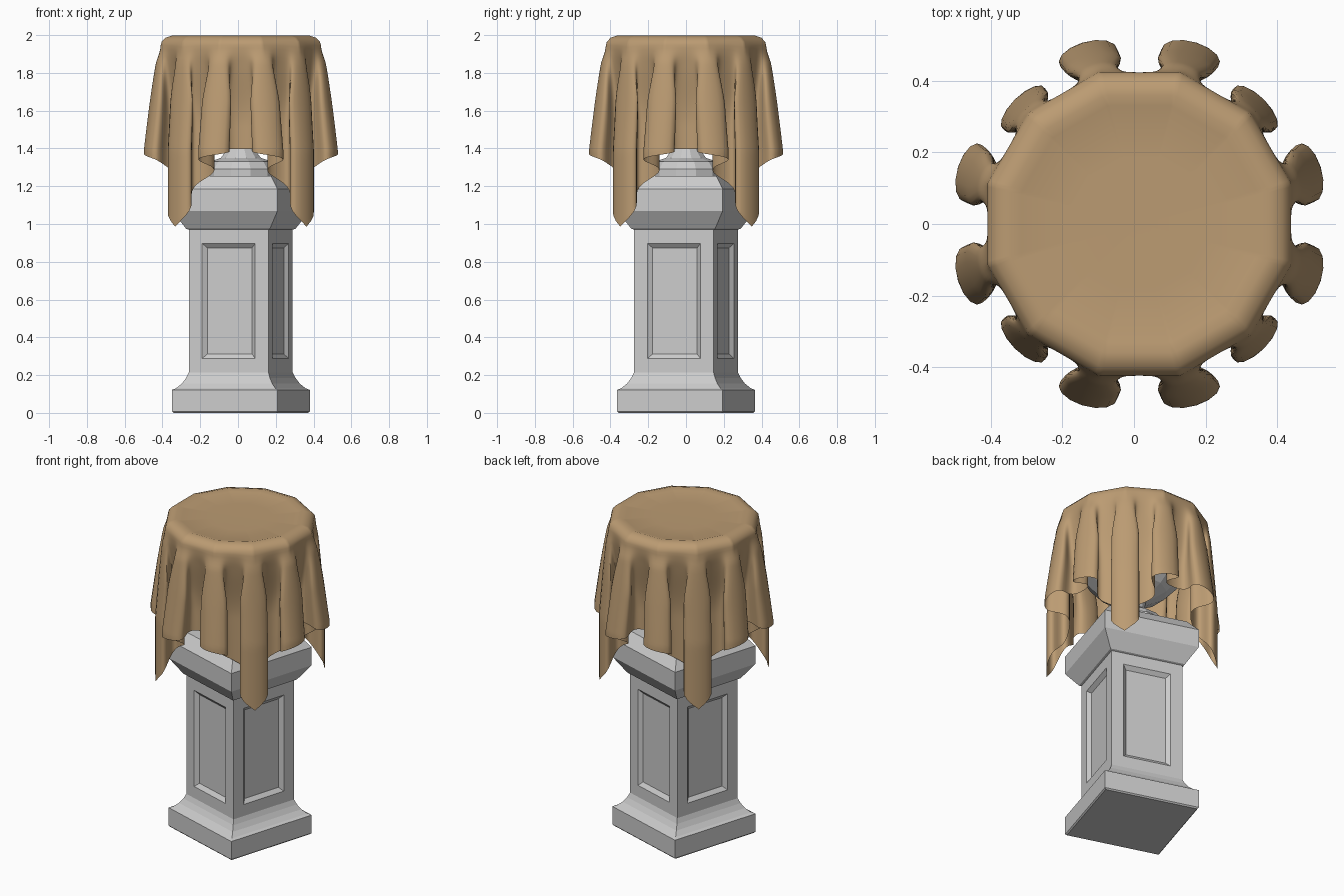
import bpy, bmesh
from math import sin, cos, pi, radians

if "Cube" in bpy.data.objects:
    bpy.data.objects.remove(bpy.data.objects["Cube"])

CX = 0.015


def make_object(name, bm):
    bmesh.ops.recalc_face_normals(bm, faces=bm.faces)
    me = bpy.data.meshes.new(name)
    bm.to_mesh(me)
    bm.free()
    ob = bpy.data.objects.new(name, me)
    bpy.context.collection.objects.link(ob)
    ob.location.x = CX
    return ob


def stack(profile, sides, start):
    """Rings of (radius, z) joined into a closed solid; returns bmesh and side faces per band."""
    bm = bmesh.new()
    rings = [[bm.verts.new((r * cos(start + 2 * pi * i / sides),
                            r * sin(start + 2 * pi * i / sides), z)) for i in range(sides)]
             for r, z in profile]
    bands = []
    for a, b in zip(rings, rings[1:]):
        bands.append([bm.faces.new((a[i], a[(i + 1) % sides], b[(i + 1) % sides], b[i]))
                      for i in range(sides)])
    bm.faces.new(rings[0][::-1])
    bm.faces.new(rings[-1])
    return bm, bands


# Square pedestal with moulded base and cap, turned about 17 degrees
half = [(.285, 0), (.2925, .008), (.2925, .122), (.275, .13), (.25, .155), (.232, .185), (.22, .215),
        (.22, .97), (.232, .975), (.2925, 1.07), (.2925, 1.185), (.24, 1.255)]
bm, bands = stack([(h * 2 ** .5, z) for h, z in half], 4, radians(45 - 17))
bm.normal_update()
# Recessed panels on the four shaft faces
panels = bands[6]
bmesh.ops.inset_individual(bm, faces=panels, thickness=.073, use_even_offset=True)
bmesh.ops.inset_individual(bm, faces=panels, thickness=.024, depth=-.02, use_even_offset=True)
make_object("pedestal", bm)

# Faceted urn that carries the cloth, mostly hidden
urn = [(.20, 1.25), (.20, 1.29), (.17, 1.33), (.11, 1.35), (.07, 1.40), (.08, 1.45), (.20, 1.52),
       (.29, 1.62), (.32, 1.75), (.33, 1.88), (.39, 1.93), (.40, 1.96), (.36, 1.98)]
bm, _ = stack(urn, 12, radians(15))
make_object("urn", bm)

# Square cloth, draped: 12 folds, corners hanging on the diagonals
RIM = .43
TOP = [(0, 1.988), (.18, 1.988), (.335, 1.99), (.365, 1.999), (.405, 1.986), (.425, 1.965)]
N, ROWS = 288, 34


def smooth(x):
    x = max(0, min(1, x))
    return x * x * (3 - 2 * x)


def polygon(phi):
    """Radius factor of a 12-sided outline with corners on the fold crests."""
    return cos(pi / 12) / cos(pi / 12 - abs(phi % (pi / 6) - pi / 12)) * 1.02


def drape(phi, s):
    """Position of the cloth point at angle phi and flat distance s from the centre."""
    k = int(phi // (pi / 6))
    u = (phi - (k + .5) * pi / 6) * 12         # -pi..pi across one fold, 0 on the crest
    d = s - RIM
    grow = smooth(d / .12)
    reach = min(1, d / .58)
    diagonal = k % 3 == 1
    crest = .437 + (.055 if diagonal else .094) * reach ** .8
    valley = .425 - .06 * smooth(d / .45)
    w = .5 + .5 * cos(u)
    r = valley + (crest - valley) * w
    r = r * grow + .43 * polygon(phi) * (1 - grow)
    swing = radians(6 if diagonal else 5.5) * smooth(d / .35)
    th = phi + swing * sin(2 * u)
    # crests beside each side's middle lean towards the corners
    th += radians([2.5, 0, -2.5][k % 3]) * w * reach
    return r * cos(th), r * sin(th), 1.965 - d * .995


bm = bmesh.new()
centre = bm.verts.new((0, 0, TOP[0][1]))
angles = [2 * pi * i / N for i in range(N)]
rows = [[bm.verts.new((r * polygon(a) * cos(a), r * polygon(a) * sin(a), z)) for a in angles]
        for r, z in TOP[1:]]
for j in range(1, ROWS + 1):
    row = []
    for a in angles:
        end = 1 / max(abs(cos(a)), abs(sin(a)))
        row.append(bm.verts.new(drape(a, RIM + (end - RIM) * j / ROWS)))
    rows.append(row)
for i in range(N):
    n = (i + 1) % N
    bm.faces.new((centre, rows[0][i], rows[0][n]))
    for a, b in zip(rows, rows[1:]):
        bm.faces.new((a[i], b[i], b[n], a[n]))
cloth = make_object("cloth", bm)
mat = bpy.data.materials.new("tan_cloth")
mat.diffuse_color = (0.50, 0.33, 0.17, 1)
mat.use_nodes = True
mat.node_tree.nodes["Principled BSDF"].inputs["Base Color"].default_value = mat.diffuse_color
cloth.data.materials.append(mat)
bpy.context.view_layer.objects.active = cloth
cloth.select_set(True)
bpy.ops.object.shade_smooth_by_angle(angle=radians(50))
